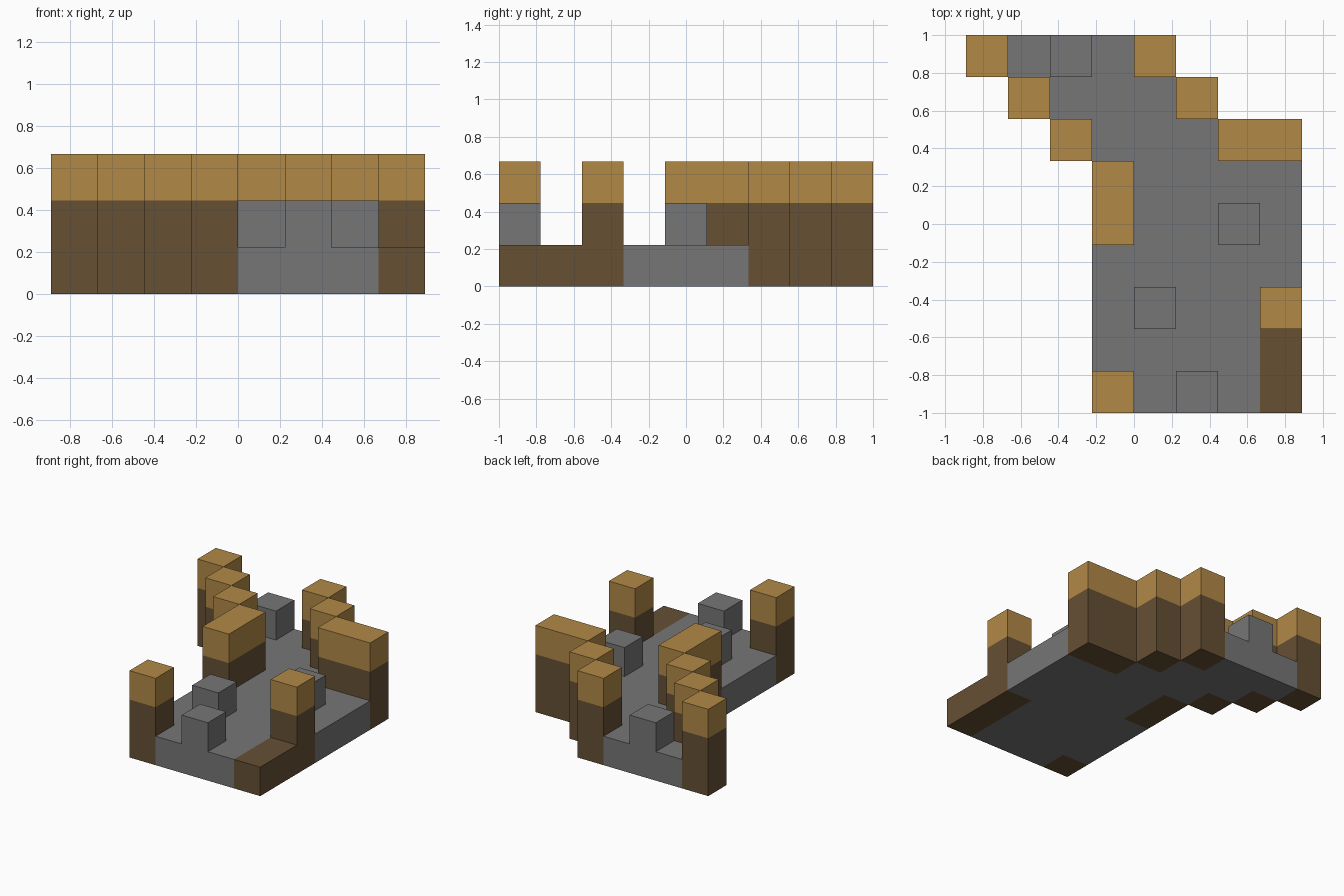
import bpy
import bmesh
from mathutils import Vector

cube = bpy.data.objects.get("Cube")
if cube:
    bpy.data.objects.remove(cube, do_unlink=True)

# Floor plan, back row first: W wall, L low ledge, R rock on floor, f floor
PLAN = [
    "WfRfW...",
    ".WfffW..",
    "..WfffWW",
    "...Wffff",
    "...WffRf",
    "...fffff",
    "...fRffW",
    "...ffffL",
    "...WfRfL",
]
CELL = 2 / len(PLAN)
ORIGIN = Vector((-len(PLAN[0]) / 2, -len(PLAN) / 2, 0))

# Parts stacked in one-cell layers above each plan letter
STACKS = {
    "f": ["stone_floor"],
    "R": ["stone_floor", "rocks"],
    "L": ["earth_walls"],
    "W": ["earth_walls", "earth_walls", "wall_caps"],
}


def material(name, colour):
    mat = bpy.data.materials.new(name)
    mat.use_nodes = True
    mat.diffuse_color = (*colour, 1)
    bsdf = mat.node_tree.nodes["Principled BSDF"]
    bsdf.inputs["Base Color"].default_value = (*colour, 1)
    return mat


stone = material("grey stone", (0.18, 0.18, 0.18))
earth = material("dark brown earth", (0.133, 0.08, 0.034))
sand = material("golden sand", (0.445, 0.25, 0.062))
PARTS = {"stone_floor": stone, "rocks": stone, "earth_walls": earth, "wall_caps": sand}

# Fill the block grid from the plan
blocks = {}
for row, line in enumerate(reversed(PLAN)):
    for col, letter in enumerate(line):
        for layer, part in enumerate(STACKS.get(letter, [])):
            blocks[col, row, layer] = part


def add_outer_faces(bm, cell):
    """Add the faces of one block that do not touch another block."""
    centre = Vector(cell) + Vector((0.5, 0.5, 0.5)) + ORIGIN
    for axis in range(3):
        for sign in (-1, 1):
            normal = Vector((0, 0, 0))
            normal[axis] = sign
            if tuple(int(c + n) for c, n in zip(cell, normal)) in blocks:
                continue
            u = Vector((0, 0, 0))
            u[(axis + 1) % 3] = 0.5
            v = normal.cross(u)
            corners = [-u - v, u - v, u + v, v - u]
            bm.faces.new([bm.verts.new((centre + normal / 2 + c) * CELL) for c in corners])


# Build each part as a clean block shell
for part, mat in PARTS.items():
    bm = bmesh.new()
    for cell, owner in blocks.items():
        if owner == part:
            add_outer_faces(bm, cell)
    bmesh.ops.remove_doubles(bm, verts=bm.verts, dist=0.001)
    mesh = bpy.data.meshes.new(part)
    bm.to_mesh(mesh)
    bm.free()
    mesh.materials.append(mat)
    bpy.context.collection.objects.link(bpy.data.objects.new(part, mesh))
